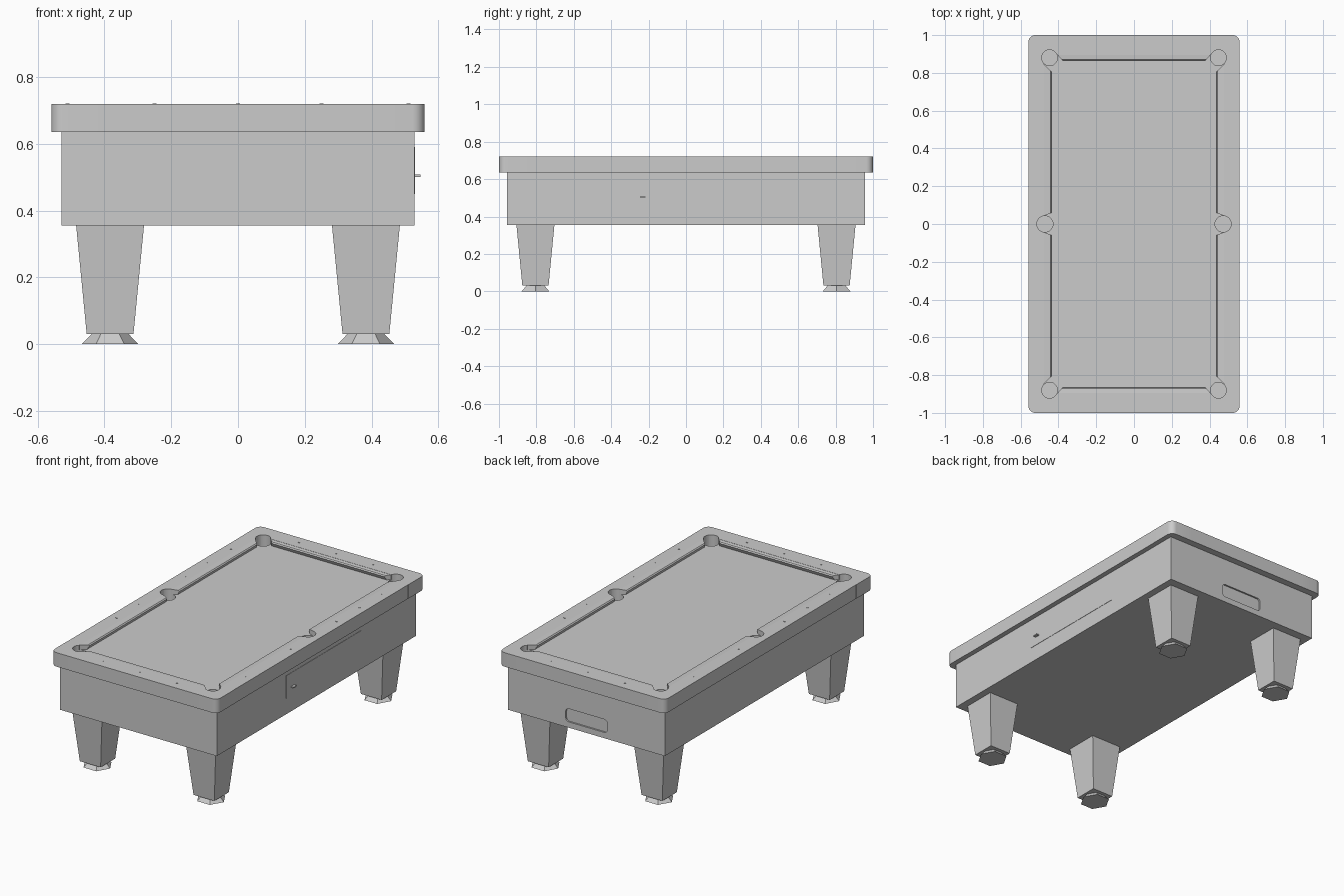
import bpy, bmesh, math

if "Cube" in bpy.data.objects:
    bpy.data.objects.remove(bpy.data.objects["Cube"])

grey = bpy.data.materials.new("plain grey")
grey.diffuse_color = (0.6, 0.6, 0.6, 1)
grey.use_nodes = True
grey.node_tree.nodes["Principled BSDF"].inputs["Base Color"].default_value = grey.diffuse_color


def finish(name, bm):
    bmesh.ops.recalc_face_normals(bm, faces=bm.faces)
    me = bpy.data.meshes.new(name)
    bm.to_mesh(me)
    bm.free()
    ob = bpy.data.objects.new(name, me)
    me.materials.append(grey)
    bpy.context.collection.objects.link(ob)
    return ob


def add_loft(bm, bottom, top):
    """Closed solid between two matching 3D loops."""
    a = [bm.verts.new(p) for p in bottom]
    b = [bm.verts.new(p) for p in top]
    bm.faces.new(a[::-1])
    bm.faces.new(b)
    n = len(a)
    for i in range(n):
        j = (i + 1) % n
        bm.faces.new((a[i], a[j], b[j], b[i]))


def loft(name, bottom, top):
    bm = bmesh.new()
    add_loft(bm, bottom, top)
    return finish(name, bm)


def prism(name, pts, z0, z1):
    return loft(name, [(x, y, z0) for x, y in pts], [(x, y, z1) for x, y in pts])


def rect(x0, x1, y0, y1):
    return [(x0, y0), (x1, y0), (x1, y1), (x0, y1)]


def ring(cx, cy, r, n):
    return [(cx + r * math.cos(2 * math.pi * i / n), cy + r * math.sin(2 * math.pi * i / n))
            for i in range(n)]


def cut(ob, *cutters):
    for c in cutters:
        m = ob.modifiers.new("cut", 'BOOLEAN')
        m.operation, m.object, m.solver = 'DIFFERENCE', c, 'EXACT'


CORNERS = [(sx, sy) for sx in (-1, 1) for sy in (-1, 1)]

# helper cutters: playfield opening and the six pockets
opening = prism("opening_cutter", rect(-0.476, 0.476, -0.894, 0.894), 0.5, 0.9)
bm = bmesh.new()
pockets = [(sx * 0.447, sy * 0.88, 0.042) for sx, sy in CORNERS] + [(s * 0.472, 0, 0.043) for s in (-1, 1)]
for x, y, r in pockets:
    c = ring(x, y, r, 28)
    add_loft(bm, [(px, py, 0.6) for px, py in c], [(px, py, 0.9) for px, py in c])
pocket_cutter = finish("pocket_cutter", bm)
for ob in (opening, pocket_cutter):
    ob.hide_render = True
    ob.hide_viewport = True

# cabinet with a shallow rounded recess in the back face
cabinet = prism("cabinet", rect(-0.528, 0.528, -0.958, 0.958), 0.355, 0.64)
slot = []
for cx, cz, a0 in ((0.12, 0.45, 0), (-0.12, 0.45, 90), (-0.12, 0.41, 180), (0.12, 0.41, 270)):
    for k in range(5):
        a = math.radians(a0 + k * 22.5)
        slot.append((cx + 0.02 * math.cos(a), cz + 0.02 * math.sin(a)))
slot_cutter = loft("slot_cutter", [(x, 0.948, z) for x, z in slot], [(x, 1.1, z) for x, z in slot])
slot_cutter.hide_render = slot_cutter.hide_viewport = True
cut(cabinet, slot_cutter)

# side panel and small lock on the right side
prism("side_panel", rect(0.52, 0.53, -0.29, 0.43), 0.45, 0.59)
prism("side_lock", rect(0.525, 0.547, -0.245, -0.217), 0.501, 0.508)

# slate bed
bed = prism("bed", rect(-0.485, 0.485, -0.9, 0.9), 0.637, 0.69)
cut(bed, pocket_cutter)

# top rails between the corner castings
for s in (-1, 1):
    xs, ys = sorted((s * 0.558, s * 0.45)), sorted((s * 1.0, s * 0.87))
    side = prism("side_rail", rect(*xs, -0.84, 0.84), 0.635, 0.72)
    end = prism("end_rail", rect(-0.41, 0.41, *ys), 0.635, 0.72)
    cut(side, opening, pocket_cutter)
    cut(end, opening, pocket_cutter)

# corner castings with rounded outer corners
for sx, sy in CORNERS:
    arc = [(0.523 + 0.036 * math.cos(math.radians(a)), 0.964 + 0.036 * math.sin(math.radians(a)))
           for a in range(0, 91, 15)]
    pts = [(0.41, 0.84), (0.559, 0.84)] + arc + [(0.41, 1.0)]
    casting = prism("corner_casting", [(sx * x, sy * y) for x, y in pts], 0.635, 0.72)
    cut(casting, opening, pocket_cutter)

# cushions: (distance from back to nose, height) profile, mitred at the ends
PROFILE = [(0.0, 0.69), (0.0, 0.72), (0.034, 0.717), (0.04, 0.711), (0.03, 0.69)]


def cushion(name, back, a0, a1, m0, m1, place):
    first = [place(back - d, a0 + m0 * d, z) for d, z in PROFILE]
    last = [place(back - d, a1 - m1 * d, z) for d, z in PROFILE]
    loft(name, first, last)


for s in (-1, 1):
    for t in (-1, 1):
        cushion("side_cushion", 0.476, 0.043, 0.845, 0.4, 1.0,
                lambda b, a, z: (s * b, t * a, z))
    cushion("end_cushion", 0.906, -0.415, 0.415, 0.9, 0.9,
            lambda b, a, z: (a, s * b, z))

# tapered legs and six-sided feet
for sx, sy in CORNERS:
    x, y = sx * 0.383, sy * 0.805
    b, t = 0.07, 0.102
    loft("leg", [(px, py, 0.03) for px, py in rect(x - b, x + b, y - b, y + b)],
         [(px, py, 0.36) for px, py in rect(x - t, x + t, y - t, y + t)])
    loft("foot", [(px, py, 0) for px, py in ring(x, y, 0.085, 6)],
         [(px, py, 0.031) for px, py in ring(x, y, 0.055, 6)])

# small sights on the rails
for s in (-1, 1):
    for k in (-0.25, 0, 0.25):
        prism("rail_sight", ring(k, s * 0.945, 0.006, 4), 0.719, 0.7215)
    for k in (-0.66, -0.44, -0.22, 0.22, 0.44, 0.66):
        prism("rail_sight", ring(s * 0.51, k, 0.006, 4), 0.719, 0.7215)

# keep creases crisp and round walls smooth
for ob in bpy.context.scene.objects:
    ob.select_set(not ob.hide_render)
bpy.context.view_layer.objects.active = bed
bpy.ops.object.shade_smooth_by_angle(angle=math.radians(30))
